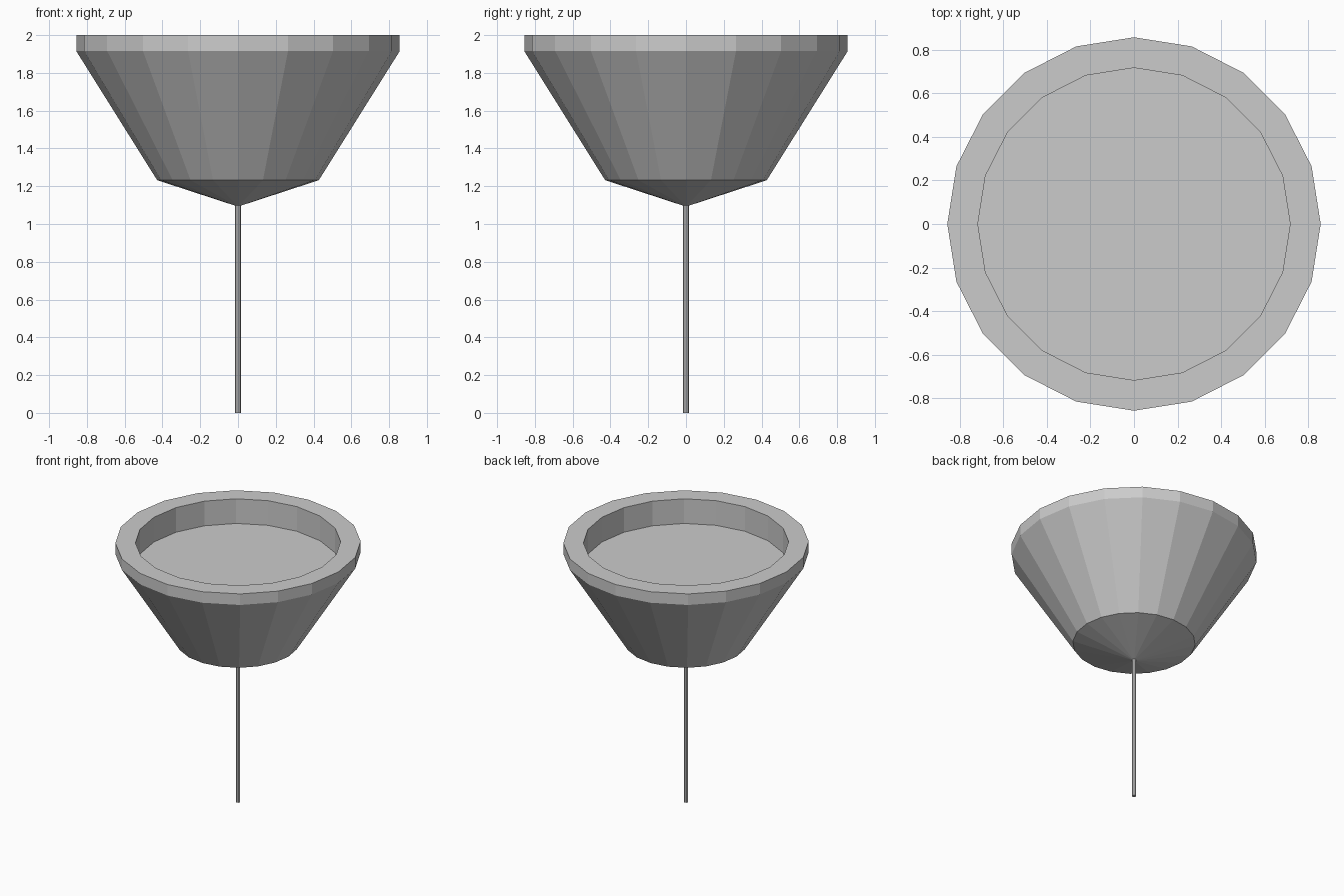
import bpy
import math

cube = bpy.data.objects.get("Cube")
if cube:
    bpy.data.objects.remove(cube, do_unlink=True)

grey = bpy.data.materials.new("light grey")
grey.use_nodes = True
colour = (0.6, 0.6, 0.6, 1)
grey.diffuse_color = colour
grey.node_tree.nodes["Principled BSDF"].inputs["Base Color"].default_value = colour


def lathe(name, profile, sides):
    """Turn a (radius, height) profile about z, capping both ends."""
    verts = [(r * math.cos(math.tau * i / sides), r * math.sin(math.tau * i / sides), z)
             for r, z in profile for i in range(sides)]
    faces = [tuple(reversed(range(sides)))]
    for k in range(len(profile) - 1):
        a, b = k * sides, (k + 1) * sides
        for i in range(sides):
            j = (i + 1) % sides
            faces.append((a + i, a + j, b + j, b + i))
    faces.append(tuple(range(len(verts) - sides, len(verts))))
    mesh = bpy.data.meshes.new(name)
    mesh.from_pydata(verts, [], faces)
    mesh.materials.append(grey)
    obj = bpy.data.objects.new(name, mesh)
    bpy.context.collection.objects.link(obj)
    return obj


# Bowl: pointed underside, flared wall, upright rim, recessed floor
lathe("bowl", [(0.015, 1.097), (0.428, 1.232), (0.856, 1.915), (0.856, 2.0),
               (0.716, 2.0), (0.716, 1.81)], 20)

# Thin stem, ending just inside the bowl's tip
lathe("stem", [(0.015, 0.0), (0.015, 1.11)], 8)
